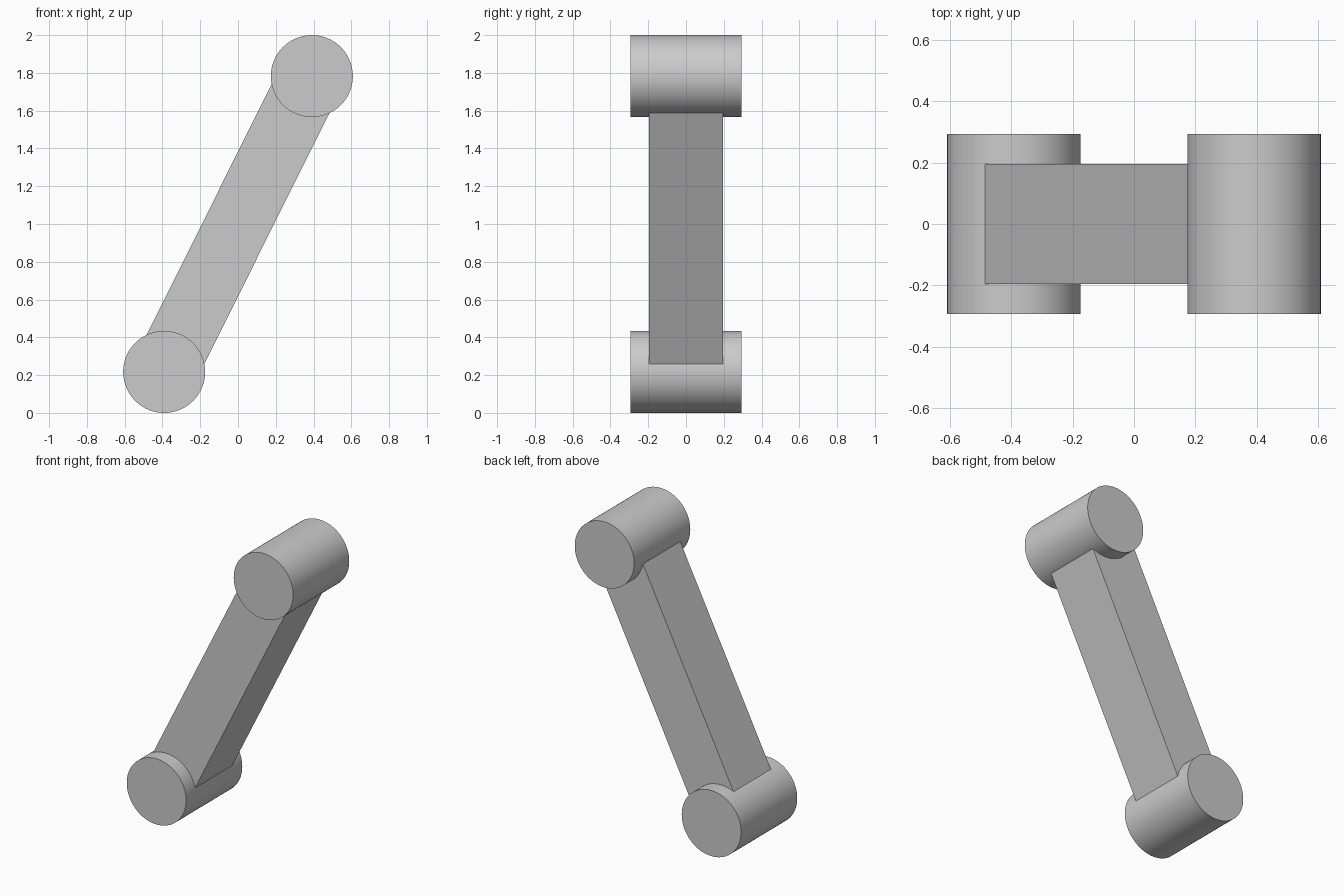
import bpy
from math import atan2, hypot, radians
from mathutils import Matrix, Vector

cube = bpy.data.objects.get("Cube")
if cube:
    bpy.data.objects.remove(cube, do_unlink=True)

# Single neutral grey
grey = bpy.data.materials.new("light_grey")
grey.use_nodes = True
colour = (0.6, 0.6, 0.6, 1)
grey.diffuse_color = colour
grey.node_tree.nodes["Principled BSDF"].inputs["Base Color"].default_value = colour

RADIUS = 0.217
HALF_X = 0.391
lower = Vector((-HALF_X, 0, RADIUS))
upper = Vector((HALF_X, 0, 2 - RADIUS))


def finish(name):
    obj = bpy.context.object
    obj.name = name
    obj.data.materials.append(grey)
    return obj


# Round end bosses lying along y
for name, centre in (("lower_boss", lower), ("upper_boss", upper)):
    bpy.ops.mesh.primitive_cylinder_add(vertices=96, radius=RADIUS, depth=0.586,
                                        location=centre, rotation=(radians(90), 0, 0))
    finish(name)
    bpy.ops.object.shade_smooth_by_angle(angle=radians(30))

# Straight rectangular link between the boss centres
span = upper - lower
bpy.ops.mesh.primitive_cube_add(size=1, location=(lower + upper) / 2,
                                rotation=(0, atan2(span.x, span.z), 0))
link = finish("link_bar")
link.data.transform(Matrix.Diagonal((0.342, 0.39, hypot(span.x, span.z), 1)))
